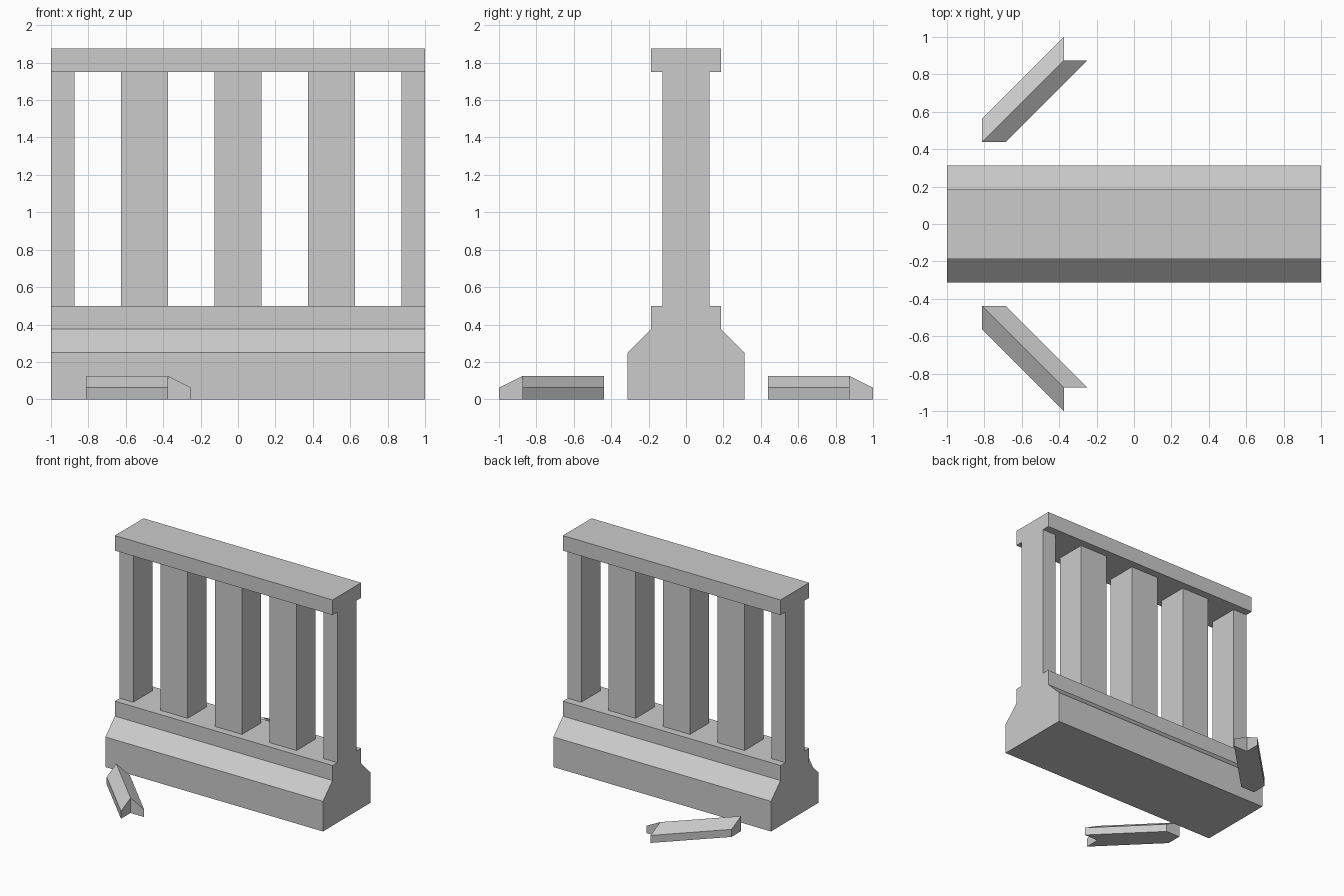
import bpy

if "Cube" in bpy.data.objects:
    bpy.data.objects.remove(bpy.data.objects["Cube"])


def sweep(name, sections):
    """Solid from two matching closed sections, capped at both ends."""
    n = len(sections[0])
    verts = [p for s in sections for p in s]
    faces = [tuple(range(n - 1, -1, -1)), tuple(range(n, 2 * n))]
    faces += [(i, (i + 1) % n, n + (i + 1) % n, n + i) for i in range(n)]
    return finish(name, verts, faces)


def finish(name, verts, faces):
    import bmesh
    mesh = bpy.data.meshes.new(name)
    mesh.from_pydata(verts, [], faces)
    bm = bmesh.new()
    bm.from_mesh(mesh)
    bmesh.ops.recalc_face_normals(bm, faces=bm.faces)
    bm.to_mesh(mesh)
    bm.free()
    obj = bpy.data.objects.new(name, mesh)
    bpy.context.collection.objects.link(obj)
    return obj


def box(name, x0, x1, half_y, z0, z1):
    ring = [(-half_y, z0), (half_y, z0), (half_y, z1), (-half_y, z1)]
    return sweep(name, [[(x, y, z) for y, z in ring] for x in (x0, x1)])


# Plinth: symmetric stepped and chamfered profile along x
half = [(0.3125, 0), (0.3125, 0.25), (0.1875, 0.375), (0.1875, 0.5)]
profile = half + [(-y, z) for y, z in reversed(half)]
sweep("plinth", [[(x, y, z) for y, z in profile] for x in (-1, 1)])

# Balusters: the end ones are half width
for i in range(5):
    c = -1 + 0.5 * i
    box(f"baluster_{i + 1}", max(c - 0.125, -1), min(c + 0.125, 1), 0.125, 0.5, 1.75)

# Top rail
box("top_rail", -1, 1, 0.1875, 1.75, 1.875)

# Ridged diagonal kerb stones, mirrored front to back, with notched far ends
for name, s in (("back_kerb", 1), ("front_kerb", -1)):
    section = [(0, 0.125, 0), (0, 0, 0), (0.125, 0, 0),
               (0.125, 0, 0.0625), (0, 0, 0.125), (0, 0.125, 0.0625)]
    ends = [[(-0.8125 + d + x, s * (0.4375 + d + y), z) for x, y, z in section]
            for d in (0, 0.4375)]
    verts = ends[0] + ends[1]
    faces = [(i, (i + 1) % 6, 6 + (i + 1) % 6, 6 + i) for i in range(6)]
    for k in (0, 6):
        faces += [(k, k + 1, k + 4, k + 5), (k + 1, k + 2, k + 3, k + 4)]
    finish(name, verts, faces)
